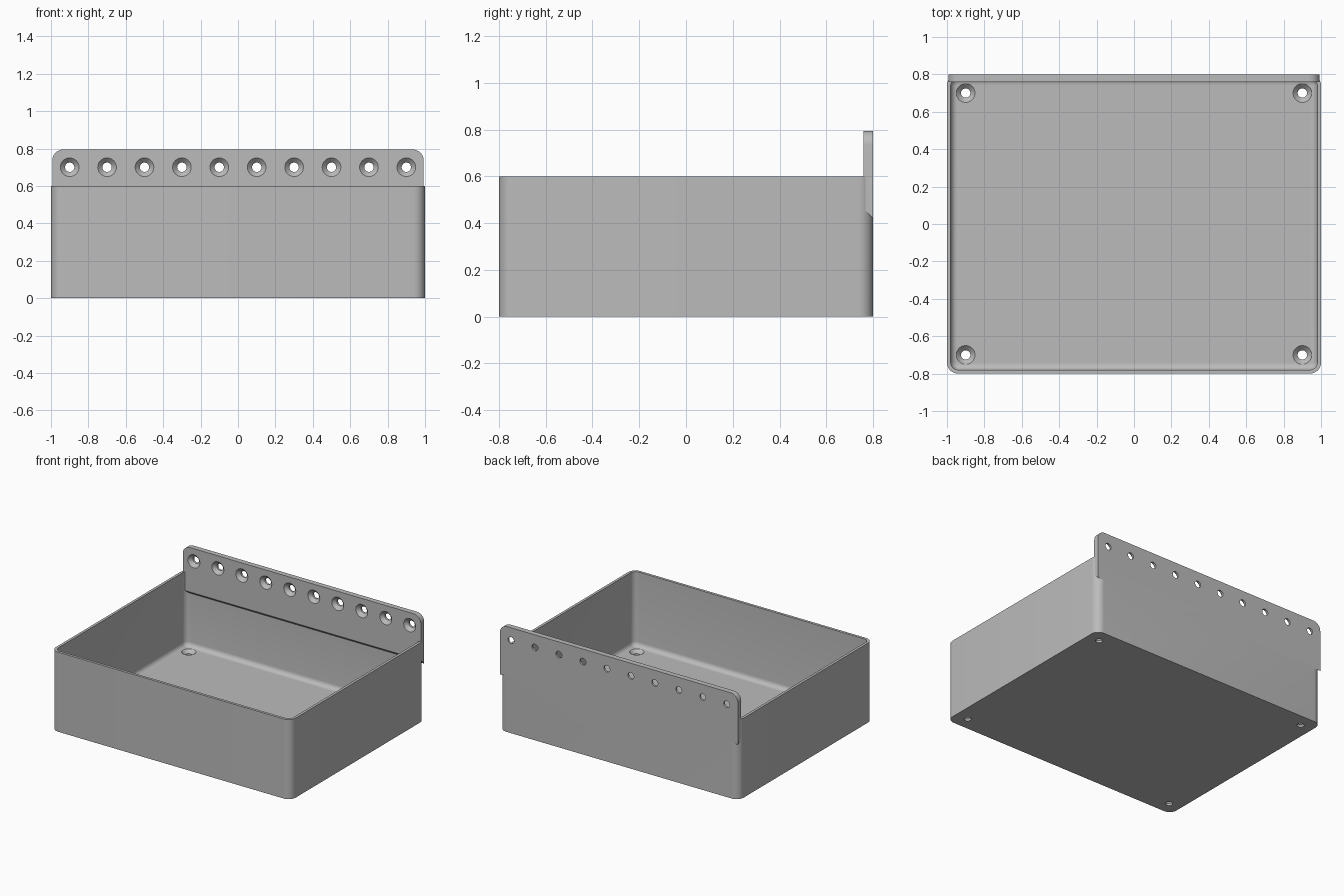
import bpy
import bmesh
from math import cos, sin, pi, radians
from mathutils import Matrix, Vector

cube = bpy.data.objects.get("Cube")
if cube:
    bpy.data.objects.remove(cube, do_unlink=True)

WIDTH, DEPTH, HEIGHT = 2.0, 1.6, 0.6
WALL, PLATE = 0.02, 0.04
CORNER, FILLET = 0.06, 0.035

grey = bpy.data.materials.new("plain grey")
grey.use_nodes = True
color = (0.5, 0.5, 0.5, 1)
grey.diffuse_color = color
grey.node_tree.nodes["Principled BSDF"].inputs["Base Color"].default_value = color


def rounded_rect(inset, z, steps=10):
    """Ring of points for the box outline, moved inward by inset."""
    r = CORNER - inset
    cx, cy = WIDTH / 2 - CORNER, DEPTH / 2 - CORNER
    ring = []
    for q, (sx, sy) in enumerate([(1, 1), (-1, 1), (-1, -1), (1, -1)]):
        for i in range(steps + 1):
            a = (q + i / steps) * pi / 2
            ring.append((sx * cx + r * cos(a), sy * cy + r * sin(a), z))
    return ring


def loft(bm, rings):
    """Skin a stack of equal rings and cap both ends."""
    loops = [[bm.verts.new(p) for p in ring] for ring in rings]
    n = len(loops[0])
    for low, high in zip(loops, loops[1:]):
        for i in range(n):
            j = (i + 1) % n
            bm.faces.new((low[i], low[j], high[j], high[i]))
    bm.faces.new(loops[0][::-1])
    bm.faces.new(loops[-1])


def finish(name, bm):
    bmesh.ops.recalc_face_normals(bm, faces=bm.faces)
    mesh = bpy.data.meshes.new(name)
    bm.to_mesh(mesh)
    bm.free()
    mesh.materials.append(grey)
    obj = bpy.data.objects.new(name, mesh)
    bpy.context.collection.objects.link(obj)
    return obj


def combine(target, other, operation):
    """Apply a boolean and remove the helper."""
    bpy.context.view_layer.objects.active = target
    mod = target.modifiers.new(operation, 'BOOLEAN')
    mod.object, mod.operation, mod.solver = other, operation, 'EXACT'
    bpy.ops.object.modifier_apply(modifier=mod.name)
    bpy.data.objects.remove(other, do_unlink=True)


# Open tray: outer wall, rim, inner wall and a filleted floor
bm = bmesh.new()
rings = [rounded_rect(0, 0), rounded_rect(0, HEIGHT), rounded_rect(WALL, HEIGHT)]
for i in range(7):
    a = i / 6 * pi / 2
    rings.append(rounded_rect(WALL + FILLET * (1 - cos(a)),
                              PLATE + FILLET * (1 - sin(a))))
loft(bm, rings)
tray = finish("mounting_tray", bm)

# Back rail: rounded top corners and a sloped underside
RAIL_X, RAIL_TOP, RAIL_LOW = 0.993, 0.795, 0.42
back, front = DEPTH / 2, DEPTH / 2 - PLATE
outline = []
for start, sx in ((0, 1), (pi / 2, -1)):
    for i in range(11):
        a = start + i / 10 * pi / 2
        outline.append((sx * (RAIL_X - CORNER) + CORNER * cos(a),
                        RAIL_TOP - CORNER + CORNER * sin(a)))
bm = bmesh.new()
loft(bm, [[(x, y, z) for x, z in outline + [(-RAIL_X, low), (RAIL_X, low)]]
          for y, low in ((back, RAIL_LOW), (front, RAIL_LOW + PLATE))])
combine(tray, finish("back_rail", bm), 'UNION')

# Countersunk screw holes: a row along the rail and one per floor corner
bm = bmesh.new()
profile = [(0.06, -0.01), (0.025, 0.025), (0.025, 0.06)]


def screw_hole(position, turn):
    place = Matrix.Translation(position) @ turn
    loft(bm, [[place @ Vector((r * cos(i * pi / 16), r * sin(i * pi / 16), -d))
               for i in range(32)] for r, d in profile])


for i in range(10):
    screw_hole((-0.9 + 0.2 * i, front, 0.7), Matrix.Rotation(radians(90), 4, 'X'))
for sx in (-1, 1):
    for sy in (-1, 1):
        screw_hole((0.9 * sx, 0.7 * sy, PLATE), Matrix.Identity(4))
holes = finish("screw_hole_cutter", bm)
holes.hide_render = True
combine(tray, holes, 'DIFFERENCE')

# Smooth the rounded parts, keep the edges sharp
bpy.ops.object.select_all(action='DESELECT')
tray.select_set(True)
bpy.context.view_layer.objects.active = tray
bpy.ops.object.shade_smooth_by_angle(angle=radians(30))
